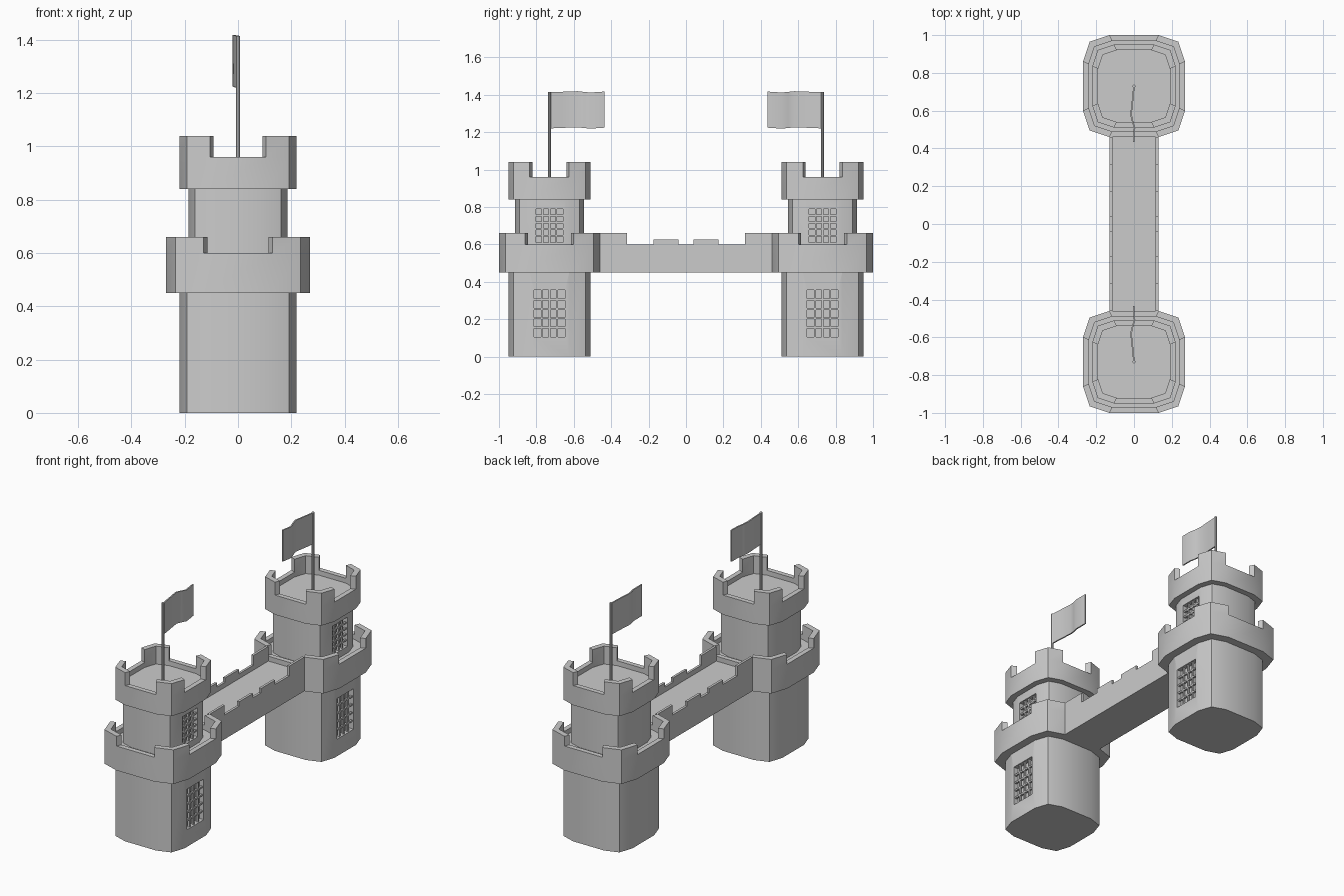
import bpy, bmesh, math

if "Cube" in bpy.data.objects:
    bpy.data.objects.remove(bpy.data.objects["Cube"])

CY = 0.73          # tower centre distance from the origin


def finish(bm, name, smooth=False):
    bmesh.ops.recalc_face_normals(bm, faces=bm.faces)
    me = bpy.data.meshes.new(name)
    bm.to_mesh(me)
    bm.free()
    if smooth:
        me.shade_smooth()
        me.set_sharp_from_angle(angle=math.radians(30))
    ob = bpy.data.objects.new(name, me)
    bpy.context.collection.objects.link(ob)
    return ob


def add_box(bm, x0, x1, y0, y1, z0, z1):
    vs = bmesh.ops.create_cube(bm, size=1)["verts"]
    for v in vs:
        v.co = ((x0 + x1) / 2 + v.co.x * (x1 - x0),
                (y0 + y1) / 2 + v.co.y * (y1 - y0),
                (z0 + z1) / 2 + v.co.z * (z1 - z0))


def add_prism(bm, pts, offset):
    """Extrude a closed list of 3D points along an offset."""
    f = bm.faces.new([bm.verts.new(p) for p in pts])
    ext = bmesh.ops.extrude_face_region(bm, geom=[f], use_keep_orig=True)["geom"]
    bmesh.ops.translate(bm, vec=offset,
                        verts=[g for g in ext if isinstance(g, bmesh.types.BMVert)])


# Twelve-sided bulged square, half-width 1; every third edge is a flat side
OUTLINE = []
for k in range(4):
    c, s = math.cos(k * math.pi / 2), math.sin(k * math.pi / 2)
    for px, py in ((1, -0.48), (1, 0.48), (0.87, 0.87)):
        OUTLINE.append((px * c - py * s, px * s + py * c))


def build_tower(cy):
    bm = bmesh.new()

    def ring(r, z):
        return [bm.verts.new((x * r, cy + y * r, z)) for x, y in OUTLINE]

    def skin(a, b, edges=range(12)):
        for i in edges:
            j = (i + 1) % 12
            bm.faces.new((a[i], a[j], b[j], b[i]))

    flats = [0, 3, 6, 9]
    corners = [i for i in range(12) if i not in flats]

    def battlement(r, gap, top, wall):
        """Crenellated wall: low on the flats, tall at the corners."""
        o, ot, it, n = ring(r, gap), ring(r, top), ring(r - wall, top), ring(r - wall, gap)
        skin(o, n, flats)
        for a, b in ((o, ot), (ot, it), (it, n)):
            skin(a, b, corners)
        for i in flats:
            for j in (i, i + 1):
                bm.faces.new((o[j], ot[j], it[j], n[j]))
        return o, n

    # lower shaft and lower collar
    base = ring(0.22, 0)
    chain = [base, ring(0.22, 0.45), ring(0.27, 0.45)]
    o1, n1 = battlement(0.27, 0.60, 0.66, 0.03)
    chain.append(o1)
    # walkway, upper shaft and upper collar
    chain2 = [n1, ring(0.24, 0.57), ring(0.185, 0.57), ring(0.185, 0.84), ring(0.22, 0.84)]
    o2, n2 = battlement(0.22, 0.96, 1.04, 0.03)
    chain2.append(o2)
    roof = ring(0.19, 0.93)
    for ch in (chain, chain2, [n2, roof]):
        for a, b in zip(ch, ch[1:]):
            skin(a, b)
    bm.faces.new(base)
    bm.faces.new(roof)
    return finish(bm, "tower", smooth=True)


# window: (half width, bottom, top, wall surface x)
WINDOWS = [(0.082, 0.105, 0.355, 0.22), (0.073, 0.61, 0.79, 0.185)]

for side in (-1, 1):
    cy = side * CY
    tower = build_tower(cy)

    # recessed windows on the +x side, with grilles
    cut, bars = bmesh.new(), bmesh.new()
    for hw, z0, z1, x in WINDOWS:
        add_box(cut, x - 0.03, x + 0.03, cy - hw, cy + hw, z0, z1)
        for i in range(1, 4):
            y = cy - hw + 2 * hw * i / 4
            add_box(bars, x - 0.02, x - 0.008, y - 0.005, y + 0.005, z0, z1)
        for i in range(1, 5):
            z = z0 + (z1 - z0) * i / 5
            add_box(bars, x - 0.02, x - 0.008, cy - hw, cy + hw, z - 0.005, z + 0.005)
    cutter = finish(cut, "window_cutter")
    cutter.hide_render = True
    cutter.display_type = 'WIRE'
    mod = tower.modifiers.new("windows", 'BOOLEAN')
    mod.operation, mod.solver, mod.object = 'DIFFERENCE', 'EXACT', cutter
    finish(bars, "window_grille")

    # flag pole
    bm = bmesh.new()
    bmesh.ops.create_cone(bm, cap_ends=True, segments=10, radius1=0.008, radius2=0.008, depth=0.485)
    bmesh.ops.translate(bm, vec=(0, cy, 0.93 + 0.2425), verts=bm.verts)
    finish(bm, "flag_pole", smooth=True)

    # waving flag, flying towards the middle: (distance from pole, x, lift)
    wave = [(0, 0, 0), (0.07, -0.007, 0.003), (0.15, -0.016, 0.006),
            (0.185, -0.008, 0.002), (0.22, 0.003, -0.001), (0.295, -0.002, 0.004)]
    bm = bmesh.new()
    cols = []
    for d, x, lift in wave:
        y = cy - side * d
        cols.append([bm.verts.new((x + dx, y, z + lift))
                     for dx, z in ((-0.004, 1.22), (0.004, 1.22), (0.004, 1.413), (-0.004, 1.413))])
    for a, b in zip(cols, cols[1:]):
        for i in range(4):
            j = (i + 1) % 4
            bm.faces.new((a[i], a[j], b[j], b[i]))
    bm.faces.new(cols[0])
    bm.faces.new(cols[-1])
    finish(bm, "flag", smooth=True)

# bridge deck
bm = bmesh.new()
add_box(bm, -0.115, 0.115, -0.46, 0.46, 0.45, 0.57)
finish(bm, "bridge_deck")

# bridge parapets with stepped merlons
half = [(0.46, 0.45), (0.46, 0.66), (0.315, 0.66), (0.315, 0.60), (0.175, 0.60),
        (0.175, 0.627), (0.04, 0.627), (0.04, 0.60)]
profile = half + [(-y, z) for y, z in reversed(half)]
for x in (-0.13, 0.115):
    bm = bmesh.new()
    add_prism(bm, [(x, y, z) for y, z in profile], (0.015, 0, 0))
    finish(bm, "bridge_parapet")
